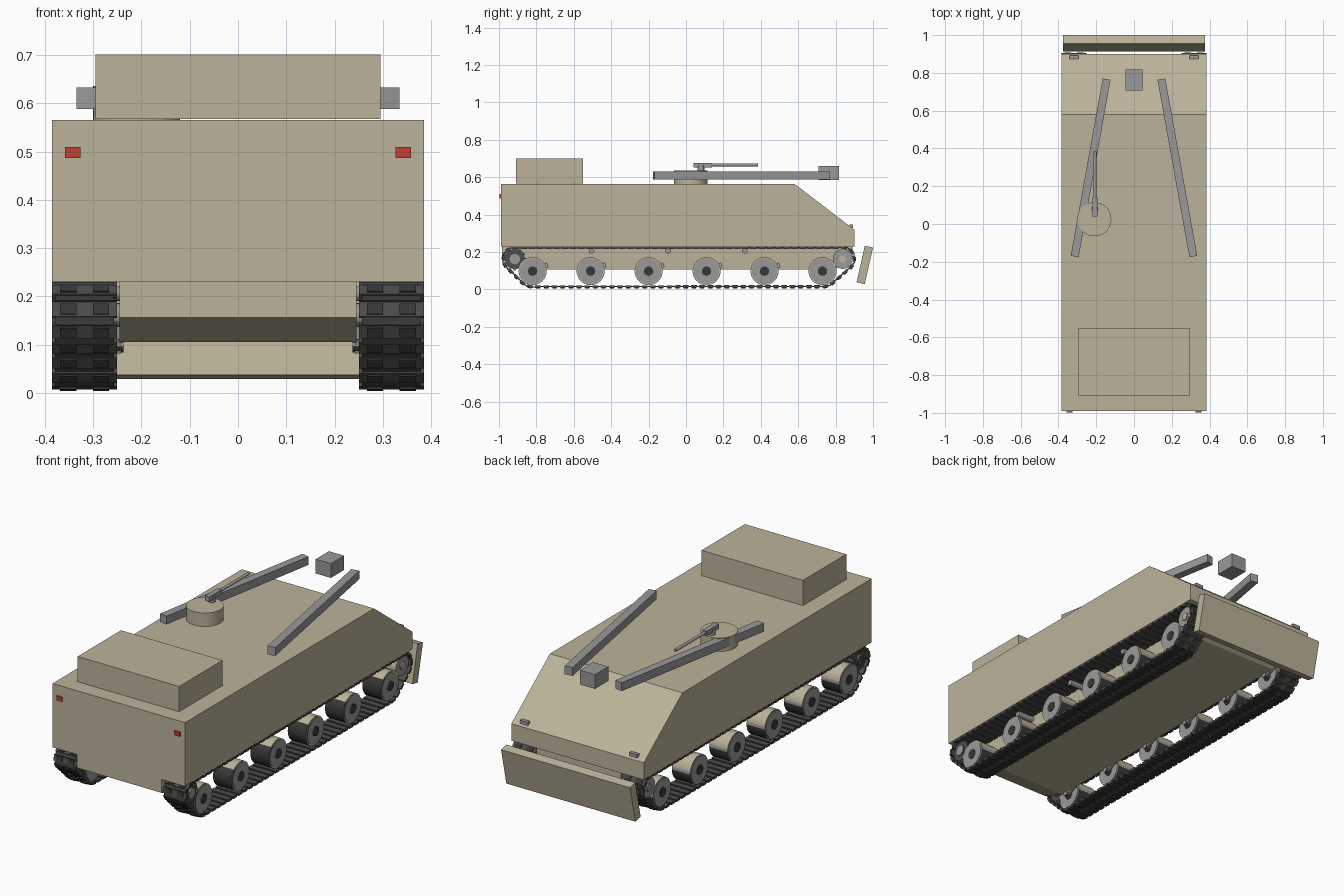
import bpy, bmesh, math
from mathutils import Matrix, Vector

cube = bpy.data.objects.get("Cube")
if cube:
    bpy.data.objects.remove(cube, do_unlink=True)


def material(name, color):
    m = bpy.data.materials.new(name)
    m.diffuse_color = (*color, 1)
    m.use_nodes = True
    m.node_tree.nodes["Principled BSDF"].inputs["Base Color"].default_value = (*color, 1)
    return m


TAN = material("sand paint", (0.50, 0.45, 0.32))
GREY = material("bare steel", (0.32, 0.32, 0.32))
TRACK = material("track steel", (0.075, 0.075, 0.07))
RUBBER = material("dark rubber", (0.04, 0.04, 0.038))
RED = material("red lens", (0.55, 0.05, 0.035))


class Part:
    """Collects primitives into one named object."""

    def __init__(self, name):
        self.name, self.bm, self.mats = name, bmesh.new(), []

    def paint(self, before, mat):
        if mat not in self.mats:
            self.mats.append(mat)
        for f in list(self.bm.faces)[before:]:
            f.material_index = self.mats.index(mat)

    def box(self, center, size, mat, rot=None):
        n = len(self.bm.faces)
        m = Matrix.Translation(center) @ (rot or Matrix()) @ Matrix.Diagonal((*size, 1))
        bmesh.ops.create_cube(self.bm, size=1, matrix=m)
        self.paint(n, mat)

    def cyl(self, center, r, depth, mat, axis="X", sides=28):
        n = len(self.bm.faces)
        rot = {"X": Matrix.Rotation(math.pi / 2, 4, "Y"),
               "Y": Matrix.Rotation(math.pi / 2, 4, "X"), "Z": Matrix()}[axis]
        bmesh.ops.create_cone(self.bm, cap_ends=True, segments=sides, radius1=r, radius2=r,
                              depth=depth, matrix=Matrix.Translation(center) @ rot)
        self.paint(n, mat)

    def extrude(self, profile, half_width, mat):
        n = len(self.bm.faces)
        face = self.bm.faces.new([self.bm.verts.new((-half_width, y, z)) for y, z in profile])
        out = bmesh.ops.extrude_face_region(self.bm, geom=[face])
        verts = [g for g in out["geom"] if isinstance(g, bmesh.types.BMVert)]
        bmesh.ops.translate(self.bm, verts=verts, vec=(2 * half_width, 0, 0))
        bmesh.ops.recalc_face_normals(self.bm, faces=self.bm.faces[:])
        self.paint(n, mat)

    def finish(self, smooth=False):
        me = bpy.data.meshes.new(self.name)
        self.bm.to_mesh(me)
        self.bm.free()
        for m in self.mats:
            me.materials.append(m)
        ob = bpy.data.objects.new(self.name, me)
        bpy.context.collection.objects.link(ob)
        if smooth:
            bpy.ops.object.select_all(action="DESELECT")
            ob.select_set(True)
            bpy.context.view_layer.objects.active = ob
            bpy.ops.object.shade_smooth_by_angle(angle=math.radians(35))
        return ob


# Hull: wide upper body and narrow lower tub
p = Part("upper_hull")
p.extrude([(-0.99, 0.23), (0.90, 0.23), (0.90, 0.32), (0.58, 0.565), (-0.99, 0.565)], 0.385, TAN)
p.finish()
p = Part("lower_hull")
p.extrude([(-0.985, 0.231), (-0.985, 0.157), (-0.85, 0.106), (0.79, 0.106),
           (0.89, 0.17), (0.89, 0.231)], 0.245, TAN)
p.finish()

# Roof box
p = Part("rear_roof_box")
p.box((0, -0.73, 0.634), (0.59, 0.36, 0.133), TAN)
p.finish()

# Dozer blade, top edge leaning outward
p = Part("front_blade")
p.extrude([(0.912, 0.038), (0.956, 0.029), (1.0, 0.224), (0.956, 0.234)], 0.375, TAN)
p.finish()

# Boom bars and the block between their tips
for side, label in ((1, "left"), (-1, "right")):
    a, b = Vector((side * 0.314, -0.172, 0.61)), Vector((side * 0.145, 0.767, 0.61))
    d = b - a
    p = Part(label + "_boom_bar")
    p.box((a + b) / 2, (0.042, d.length, 0.044), GREY,
          Matrix.Rotation(math.atan2(-d.x, d.y), 4, "Z"))
    p.finish()
p = Part("boom_block")
p.box((0, 0.763, 0.623), (0.088, 0.11, 0.075), GREY)
p.finish()

# Cupola and its gun
p = Part("cupola")
p.cyl((-0.21, 0.025, 0.6), 0.09, 0.072, TAN, "Z", 36)
p.finish(True)
p = Part("roof_gun")
p.cyl((-0.207, 0.08, 0.65), 0.018, 0.03, GREY, "Z", 16)
p.box((-0.207, 0.09, 0.664), (0.026, 0.1, 0.026), GREY)
p.cyl((-0.207, 0.26, 0.666), 0.008, 0.25, GREY, "Y", 12)
p.finish(True)

# Lamps
for side, label in ((1, "left"), (-1, "right")):
    p = Part(label + "_tail_light")
    p.box((side * 0.342, -0.991, 0.498), (0.032, 0.012, 0.023), RED)
    p.finish()
    p = Part(label + "_headlight")
    p.box((side * 0.318, 0.883, 0.338), (0.046, 0.018, 0.018), GREY)
    p.finish()

# Running gear layout: y, z, radius
WHEEL_Z, WHEEL_R = 0.098, 0.075
WHEELS = [-0.82 + 0.31 * i for i in range(6)]
SPROCKET, IDLER = (-0.915, 0.162, 0.053), (0.838, 0.163, 0.053)


def track_path(offset):
    """Convex loop around the end wheels, as dense points."""
    circles = [SPROCKET, IDLER, (WHEELS[0], WHEEL_Z, WHEEL_R), (WHEELS[-1], WHEEL_Z, WHEEL_R)]
    pts = []
    for i in range(180):
        d = Vector((math.cos(i * math.tau / 180), math.sin(i * math.tau / 180)))
        pts.append(max((Vector(c[:2]) + d * (c[2] + offset) for c in circles),
                       key=lambda q: q.dot(d)))
    return pts


def resample(pts, count):
    """Evenly spaced points and headings along a closed loop."""
    segs = list(zip(pts, pts[1:] + pts[:1]))
    step = sum((b - a).length for a, b in segs) / count
    need, out = 0.0, []
    for a, b in segs:
        length = (b - a).length
        while need < length and len(out) < count:
            out.append((a.lerp(b, need / length), b - a))
            need += step
        need -= length
    return out, step


for side, label in ((1, "left"), (-1, "right")):
    mid = side * 0.3175

    # Track links with two rubber pads and a thinner hinge each
    p = Part(label + "_track")
    links, pitch = resample(track_path(0.007), 90)
    for pos, d in links:
        rot = Matrix.Rotation(math.atan2(d.y, d.x), 4, "X")
        at = lambda x, u, w: Vector((x, pos.x, pos.y)) + rot @ Vector((0, u, w))
        p.box(at(mid, 0, 0), (0.134, pitch * 0.72, 0.013), TRACK, rot)
        p.box(at(mid, pitch / 2, 0), (0.122, pitch * 0.5, 0.006), RUBBER, rot)
        for s in (-1, 1):
            p.box(at(mid + s * 0.034, 0, -0.008), (0.034, pitch * 0.5, 0.006), RUBBER, rot)
    p.finish()

    # Road wheels with suspension arms
    for i, y in enumerate(WHEELS):
        p = Part(f"{label}_road_wheel_{i + 1}")
        p.cyl((mid, y, WHEEL_Z), WHEEL_R, 0.106, RUBBER, sides=32)
        p.cyl((mid, y, WHEEL_Z), WHEEL_R - 0.007, 0.112, TAN, sides=32)
        p.cyl((mid, y, WHEEL_Z), 0.025, 0.12, GREY, sides=20)
        p.cyl((side * 0.258, y, WHEEL_Z), 0.014, 0.042, GREY, sides=16)
        p.finish(True)
        p = Part(f"{label}_suspension_arm_{i + 1}")
        p.box((side * 0.249, y + 0.035, 0.113), (0.014, 0.1, 0.026), GREY,
              Matrix.Rotation(0.4, 4, "X"))
        p.finish()

    # Rear sprocket with teeth
    y, z, r = SPROCKET
    p = Part(label + "_sprocket")
    p.cyl((mid, y, z), r, 0.1, GREY)
    p.cyl((mid, y, z), 0.028, 0.116, TRACK, sides=20)
    for i in range(12):
        rot = Matrix.Rotation(i * math.tau / 12, 4, "X")
        p.box(Vector((mid, y, z)) + rot @ Vector((0, 0, r)), (0.09, 0.012, 0.014), TRACK, rot)
    p.cyl((side * 0.255, y, z), 0.025, 0.05, GREY, sides=16)
    p.finish(True)

    # Front idler
    y, z, r = IDLER
    p = Part(label + "_idler")
    p.cyl((mid, y, z), r, 0.1, TAN)
    p.cyl((mid, y, z), 0.02, 0.112, GREY, sides=20)
    p.cyl((side * 0.255, y, z), 0.018, 0.05, GREY, sides=16)
    p.finish(True)

    # Return rollers under the top run
    for i, y in enumerate((-0.505, -0.095, 0.315)):
        p = Part(f"{label}_return_roller_{i + 1}")
        p.cyl((side * 0.29, y, 0.206), 0.015, 0.1, GREY, sides=16)
        p.finish(True)
